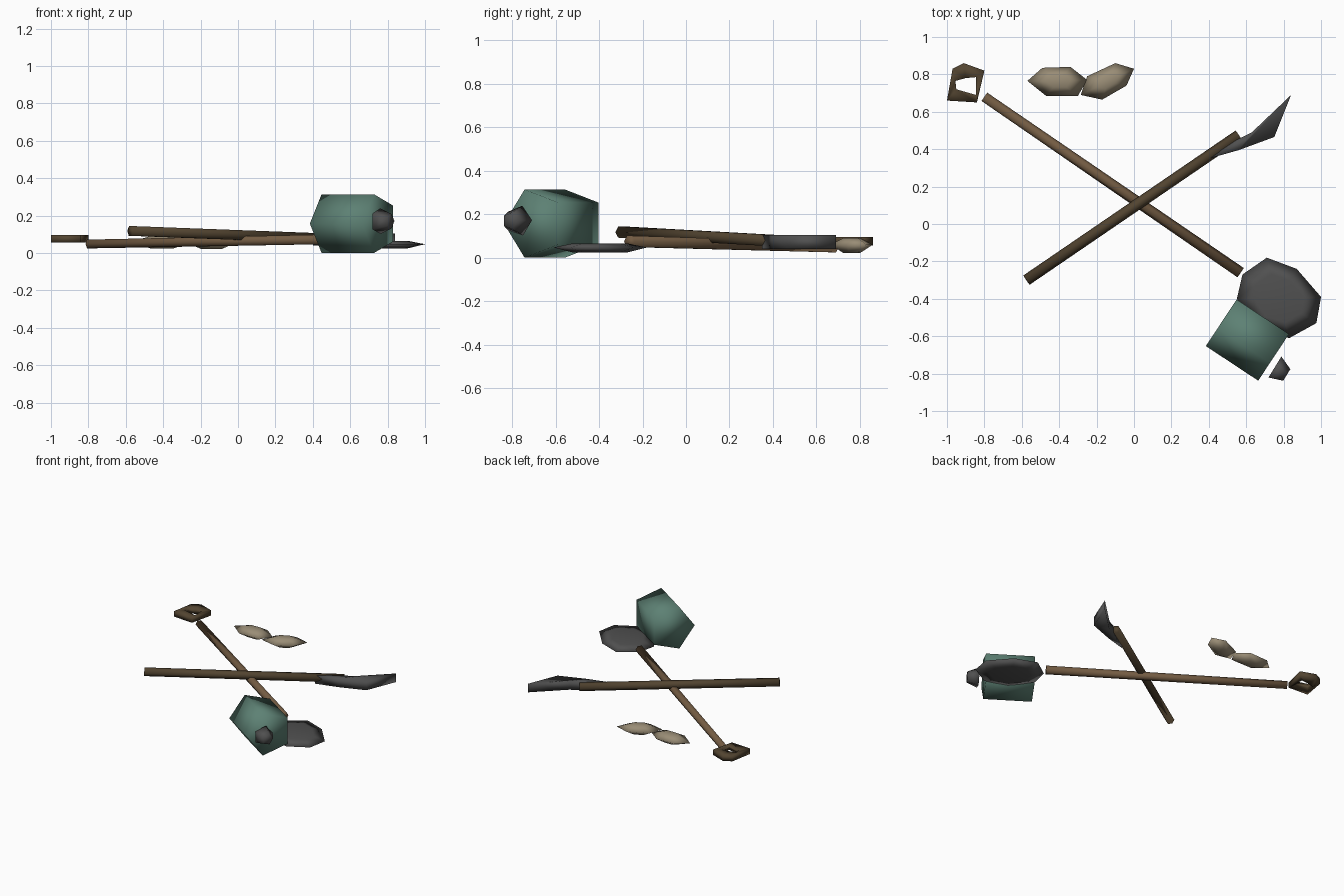
import bpy, bmesh
from math import sin, cos, tau
from mathutils import Vector

cube = bpy.data.objects.get("Cube")
if cube:
    bpy.data.objects.remove(cube, do_unlink=True)


def material(name, rgb):
    mat = bpy.data.materials.new(name)
    mat.use_nodes = True
    mat.diffuse_color = (*rgb, 1)
    mat.node_tree.nodes["Principled BSDF"].inputs["Base Color"].default_value = (*rgb, 1)
    return mat


teal = material("teal", (0.11, 0.22, 0.175))
iron = material("dark iron", (0.08, 0.08, 0.08))
brown = material("wood brown", (0.17, 0.105, 0.055))
dark_brown = material("dark wood", (0.085, 0.058, 0.03))
cream = material("pale stone", (0.32, 0.265, 0.18))


def loft(name, rings, mat, closed=False):
    """Skin a list of equal-sized rings; cap the ends unless closed."""
    bm = bmesh.new()
    loops = [[bm.verts.new(p) for p in ring] for ring in rings]
    pairs = list(zip(loops, loops[1:]))
    if closed:
        pairs.append((loops[-1], loops[0]))
    else:
        bm.faces.new(loops[0])
        bm.faces.new(loops[-1])
    for a, b in pairs:
        for i in range(len(a)):
            j = (i + 1) % len(a)
            bm.faces.new((a[i], a[j], b[j], b[i]))
    bmesh.ops.recalc_face_normals(bm, faces=bm.faces[:])
    mesh = bpy.data.meshes.new(name)
    bm.to_mesh(mesh)
    bm.free()
    mesh.materials.append(mat)
    mesh.shade_smooth()
    obj = bpy.data.objects.new(name, mesh)
    bpy.context.collection.objects.link(obj)
    return obj


def rod(name, start, end, r0, r1, sides, mat, turn=0.0):
    """Straight prism or taper between two points."""
    start, end = Vector(start), Vector(end)
    axis = (end - start).normalized()
    side = axis.cross(Vector((0, 0, 1))).normalized()
    up = side.cross(axis)
    angles = [turn + tau * i / sides for i in range(sides)]
    rings = [[p + r * (cos(a) * side + sin(a) * up) for a in angles]
             for p, r in ((start, r0), (end, r1))]
    return loft(name, rings, mat)


def level(outline, z, scale=1.0):
    """Flat ring of an outline at a height, shrunk about its middle."""
    cx = sum(p[0] for p in outline) / len(outline)
    cy = sum(p[1] for p in outline) / len(outline)
    return [(cx + (x - cx) * scale, cy + (y - cy) * scale, z) for x, y in outline]


def lens(name, outline, low, mid, high, mat, inner):
    """Thin pebble shape: sharp rim with smaller top and bottom faces."""
    return loft(name, [level(outline, low, inner), level(outline, mid),
                       level(outline, high, inner)], mat)


# Long-handled shovel
rod("shovel_shaft", (-0.80, 0.68, 0.048), (0.57, -0.26, 0.075), 0.027, 0.03, 6, brown)
lens("shovel_blade",
     [(0.55, -0.40), (0.58, -0.27), (0.71, -0.18), (0.87, -0.24),
      (1.0, -0.39), (0.975, -0.53), (0.83, -0.61), (0.66, -0.56)],
     0.025, 0.047, 0.065, iron, 0.6)

# Grip ring at the end of the shovel shaft
outer = [(-1.0, 0.66), (-0.97, 0.83), (-0.91, 0.86), (-0.80, 0.82), (-0.84, 0.65)]
inner = [(-0.95, 0.72), (-0.955, 0.765), (-0.90, 0.78), (-0.845, 0.785), (-0.845, 0.69)]
loft("shovel_grip", [level(outer, 0.055), level(outer, 0.095),
                     level(inner, 0.095), level(inner, 0.055)], dark_brown, closed=True)

# Axe
rod("axe_handle", (-0.575, -0.30, 0.118), (0.56, 0.475, 0.075), 0.03, 0.03, 6, dark_brown)
axe = [(0.40, 0.35), (0.55, 0.45), (0.63, 0.49), (0.84, 0.69), (0.75, 0.465), (0.56, 0.395)]
loft("axe_blade", [level(axe, 0.04), level(axe, 0.105)], iron)

# Lantern body lying on one edge, with its cap
rod("lantern_body", (0.475, -0.515, 0.157), (0.755, -0.7, 0.157), 0.165, 0.165, 5, teal)
rod("lantern_cap", (0.75, -0.77, 0.17), (0.815, -0.81, 0.17), 0.072, 0.04, 5, iron, 0.6)

# Pair of flat stones
lens("left_stone",
     [(-0.285, 0.69), (-0.25, 0.79), (-0.10, 0.86), (0.0, 0.83), (-0.04, 0.74), (-0.17, 0.665)],
     0.022, 0.06, 0.09, cream, 0.4)
lens("right_stone",
     [(-0.57, 0.765), (-0.49, 0.835), (-0.34, 0.84), (-0.25, 0.77), (-0.30, 0.685), (-0.47, 0.685)],
     0.025, 0.06, 0.09, cream, 0.4)
